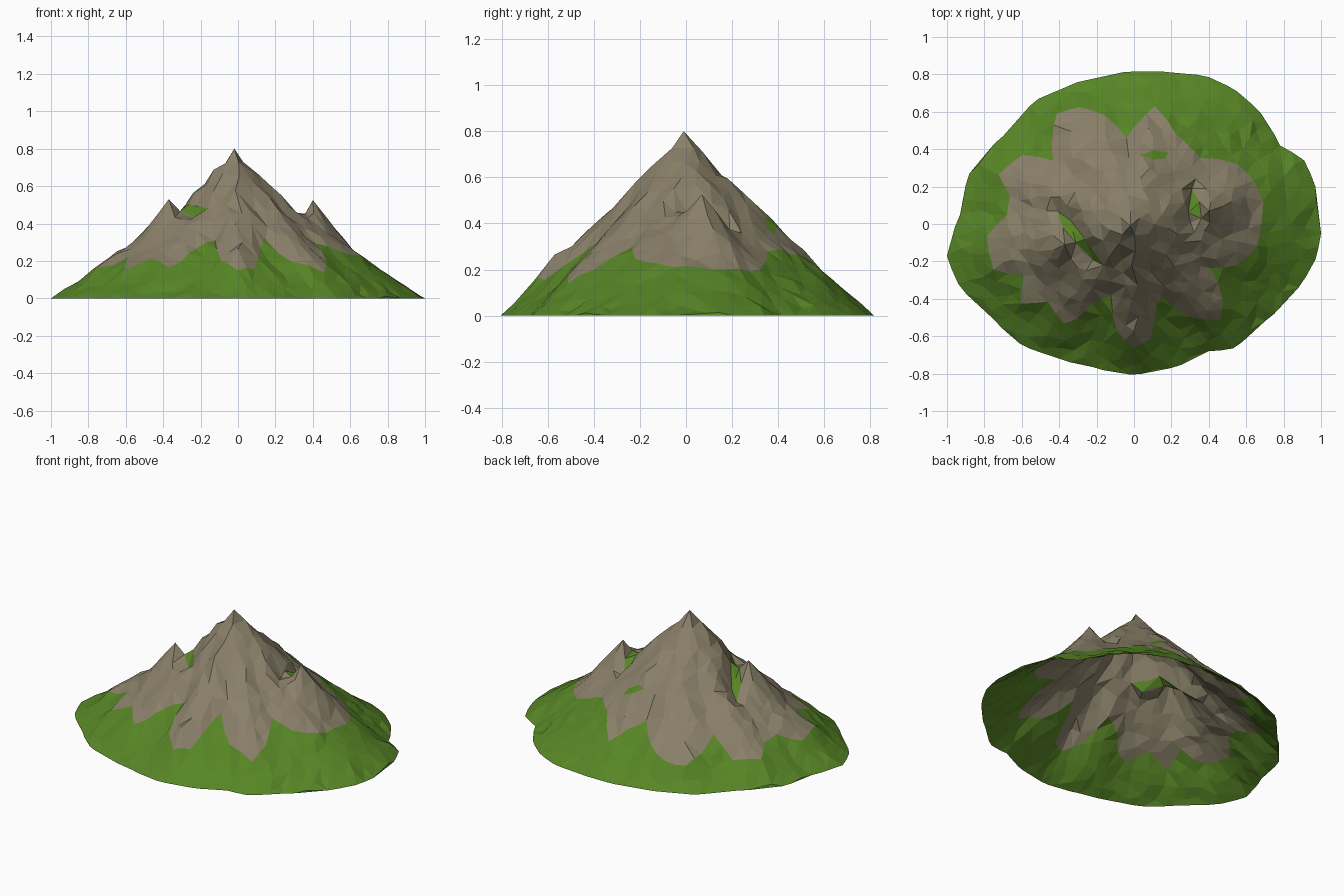
import bpy, bmesh, math, random
from mathutils import Vector
from mathutils.geometry import delaunay_2d_cdt

if "Cube" in bpy.data.objects:
    bpy.data.objects.remove(bpy.data.objects["Cube"])

random.seed(4)

# Foot of the mountain, seen from above (x, y)
RIM = [(1, -.05), (.97, .2), (.91, .34), (.78, .42), (.68, .59), (.55, .71), (.4, .785),
       (.2, .81), (0, .815), (-.25, .77), (-.51, .67), (-.7, .47), (-.88, .27), (-.93, .05),
       (-1, -.17), (-.94, -.32), (-.75, -.51), (-.61, -.64), (-.4, -.72), (-.22, -.765),
       (-.02, -.805), (.2, -.77), (.4, -.68), (.53, -.665), (.7, -.52), (.88, -.34), (.97, -.19)]
# Jagged edge between rock and grass (angle in degrees, radius)
ROCK = [(0, .68), (10, .70), (20, .68), (30, .64), (45, .50), (55, .51), (65, .53), (80, .64),
        (87, .55), (95, .46), (105, .60), (115, .69), (125, .72), (133, .64), (142, .55),
        (148, .70), (160, .77), (167, .68), (176, .68), (185, .79), (198, .79), (205, .65),
        (215, .74), (222, .62), (235, .65), (239, .59), (242, .48), (252, .40), (261, .58),
        (270, .66), (278, .62), (285, .46), (291, .41), (300, .57), (312, .69), (320, .62),
        (330, .47), (338, .59), (350, .67)]
# Grass patches in the hollows
PATCHES = [[(-.41, .07), (-.34, .02), (-.26, -.08), (-.16, -.22), (-.22, -.19), (-.31, -.1), (-.38, -.02)],
           [(.31, .19), (.35, .12), (.36, .03), (.29, .06)],
           [(.04, .37), (.1, .395), (.18, .385), (.17, .35), (.1, .345)]]
# Side peaks: x, y, height, slope
PEAKS = [(-.37, -.11, .53, 1.2), (.4, .07, .525, 1.2), (0, -.57, .265, 1.2)]
# Hollows between side peaks and summit: start, end, depth
HOLLOWS = [((-.38, .06), (-.19, -.24), .06), ((.32, .2), (.31, 0), .05)]


def polar(table, deg):
    """Radius at an angle, interpolated round a closed table."""
    t = [(table[-1][0] - 360, table[-1][1])] + table + [(table[0][0] + 360, table[0][1])]
    for (a, r), (b, s) in zip(t, t[1:]):
        if a <= deg <= b:
            return r + (s - r) * (deg - a) / max(b - a, 1e-6)
    return t[-1][1]


def inside(p, loop):
    hit = False
    for a, b in zip(loop, loop[1:] + loop[:1]):
        if (a[1] > p[1]) != (b[1] > p[1]) and p[0] < a[0] + (p[1] - a[1]) * (b[0] - a[0]) / (b[1] - a[1]):
            hit = not hit
    return hit


def ring(table, angles):
    return [(polar(table, a) * math.cos(math.radians(a)), polar(table, a) * math.sin(math.radians(a)))
            for a in angles]


def seg_dist(p, a, b):
    p, a, b = Vector(p), Vector(a), Vector(b)
    d = b - a
    return (p - a - d * min(1, max(0, (p - a).dot(d) / d.dot(d)))).length


RIM_P = sorted((math.degrees(math.atan2(y, x)) % 360, math.hypot(x, y)) for x, y in RIM)


def height(x, y):
    r, deg = math.hypot(x, y), math.degrees(math.atan2(y, x)) % 360
    rb, rr = polar(ROCK, deg), polar(RIM_P, deg)
    zb = .14 + (.82 - rb / rr) * .55          # height of the rock edge
    if r < rb:
        t = r / rb
        z = .8 + (zb - .8) * t - .045 * math.sin(math.pi * t) * abs(math.cos(math.radians(deg)))
    else:
        z = zb * max(0, (rr - r) / (rr - rb)) ** 1.12
    for a, b, depth in HOLLOWS:
        z -= depth * math.exp(-(seg_dist((x, y), a, b) / .05) ** 2)
    for px, py, top, slope in PEAKS:
        z = max(z, top - slope * math.hypot(x - px, y - py))
    return z


# Outlines that the triangles must follow
rim = ring(RIM_P, sorted([a for a, _ in RIM_P] + [a + 4 for a, _ in RIM_P if a < 354]))
rock_angles = [a for a, _ in ROCK]
rock = ring(ROCK, sorted(rock_angles + [(a + b) / 2 for a, b in zip(rock_angles, rock_angles[1:] + [360])]))
points, edges = [], []
for loop in [rim, rock] + PATCHES:
    n = len(points)
    points += loop
    edges += [(n + i, n + (i + 1) % len(loop)) for i in range(len(loop))]

# Summit, side peaks and scattered points for an irregular low-poly surface
points += [(0, 0)] + [p[:2] for p in PEAKS]
for _ in range(6000):
    p = (random.uniform(-1, 1), random.uniform(-.82, .82))
    if inside(p, rim) and all(math.dist(p, q) > .05 for q in points):
        points.append(p)

verts, _, faces, *_ = delaunay_2d_cdt([Vector(p) for p in points], edges, [], 0, 1e-5)

bm = bmesh.new()
bv = []
for v in verts:
    r = v.length
    on_rim = min(math.dist(v, q) for q in rim) < 1e-4
    z = 0 if on_rim else height(v.x, v.y)
    if not on_rim and r > .08 and all(math.dist(v, p[:2]) > .04 for p in PEAKS):
        z = max(.004, z + random.uniform(-.011, .011))
    k = max(0, 1 - r / .3)                    # summit sits slightly off centre
    bv.append(bm.verts.new((v.x - .02 * k, v.y - .01 * k, z)))
for f in faces:
    c = sum((verts[i] for i in f), Vector((0, 0))) / len(f)
    if inside(c, rim):
        face = bm.faces.new([bv[i] for i in f])
        is_rock = inside(c, rock) and not any(inside(c, p) for p in PATCHES)
        face.material_index = 1 if is_rock else 0
bm.normal_update()
for f in bm.faces:
    if f.normal.z < 0:
        f.normal_flip()

mesh = bpy.data.meshes.new("mountain")
bm.to_mesh(mesh)
bm.free()
for name, col in (("grass green", (.095, .235, .019, 1)), ("rock grey brown", (.25, .215, .14, 1))):
    m = bpy.data.materials.new(name)
    m.diffuse_color = col
    m.use_nodes = True
    m.node_tree.nodes["Principled BSDF"].inputs["Base Color"].default_value = m.diffuse_color
    mesh.materials.append(m)
bpy.context.collection.objects.link(bpy.data.objects.new("mountain", mesh))
